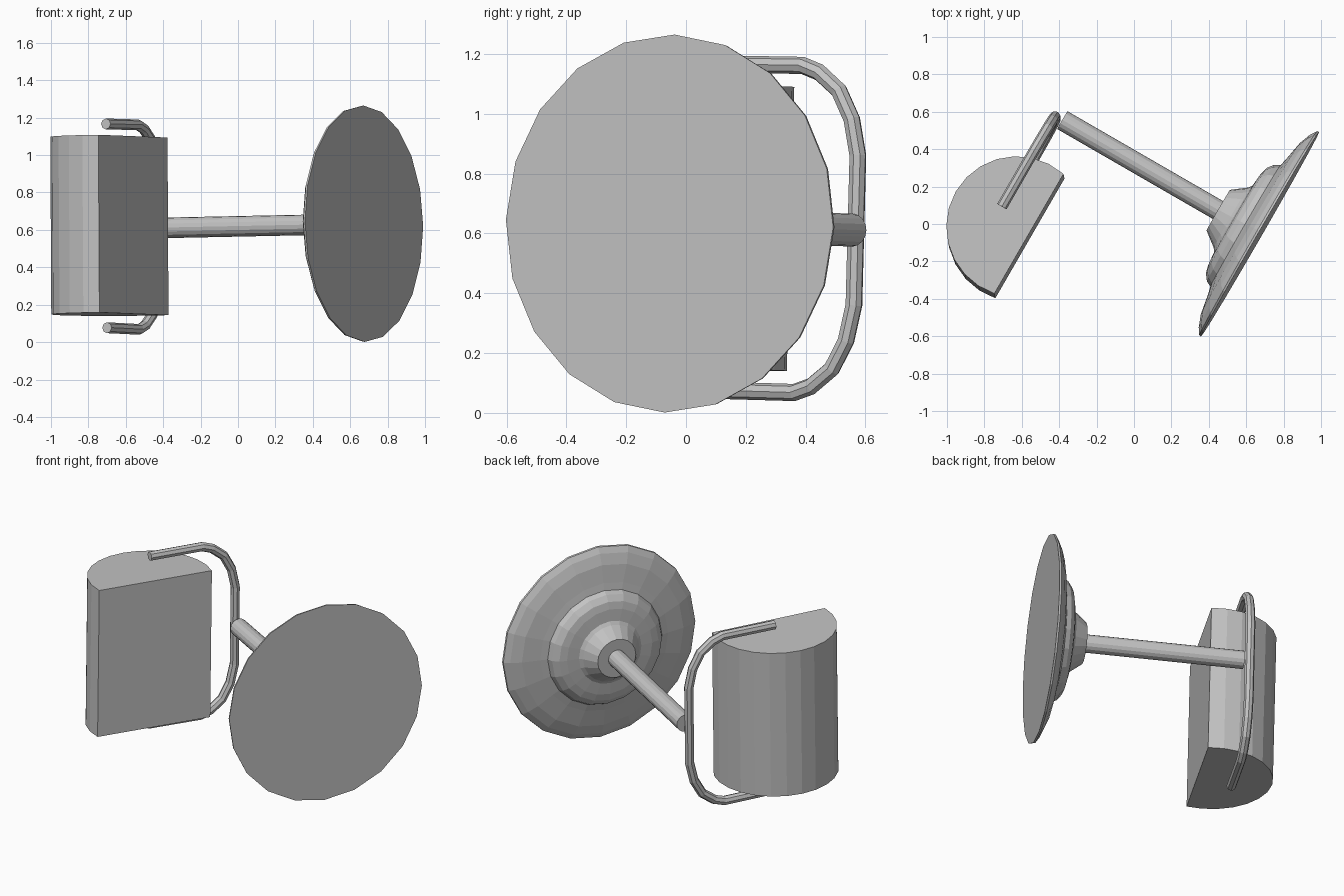
import bpy
import bmesh
import math
from mathutils import Matrix, Vector

cube = bpy.data.objects.get("Cube")
if cube:
    bpy.data.objects.remove(cube, do_unlink=True)

# One plain grey for the whole lamp
grey = bpy.data.materials.new("light_grey")
grey.use_nodes = True
colour = (0.55, 0.55, 0.55, 1)
grey.diffuse_color = colour
grey.node_tree.nodes["Principled BSDF"].inputs["Base Color"].default_value = colour

# Lamp frame: x along the arm towards the base plate, y sideways, z up (slightly tilted)
along = Vector((0.866, -0.5, 0.018)).normalized()
side = Vector((0.5, 0.866, -0.02))
up = along.cross(side).normalized()
side = up.cross(along)
frame = Matrix((along, side, up)).transposed().to_4x4()
frame.translation = (0.674, -0.055, 0.633)


def place(name, data):
    obj = bpy.data.objects.new(name, data)
    obj.data.materials.append(grey)
    obj.matrix_world = frame
    bpy.context.collection.objects.link(obj)
    return obj


def place_bmesh(name, bm):
    bmesh.ops.recalc_face_normals(bm, faces=bm.faces)
    mesh = bpy.data.meshes.new(name)
    bm.to_mesh(mesh)
    bm.free()
    return place(name, mesh)


def turned(name, profile, sides):
    """Solid of revolution about the arm axis from (position, radius) pairs."""
    bm = bmesh.new()
    rings = []
    for pos, radius in profile:
        angles = [math.tau * k / sides for k in range(sides)]
        rings.append([bm.verts.new((pos, radius * math.sin(t), radius * math.cos(t)))
                      for t in angles])
    for a, b in zip(rings, rings[1:]):
        for k in range(sides):
            n = (k + 1) % sides
            bm.faces.new((a[k], a[n], b[n], b[k]))
    bm.faces.new(rings[0])
    bm.faces.new(rings[-1])
    return place_bmesh(name, bm)


# Stepped round base plate and the arm behind it
turned("base_plate", [(0, 0.632), (-0.012, 0.63), (-0.035, 0.595), (-0.06, 0.53),
                      (-0.08, 0.42), (-0.09, 0.375), (-0.12, 0.36), (-0.147, 0.325),
                      (-0.158, 0.28), (-0.165, 0.205), (-0.18, 0.185),
                      (-0.235, 0.143), (-0.258, 0.125)], 20)
turned("arm", [(-0.24, 0.055), (-1.221, 0.055)], 16)

# Lamp head: a D-shaped prism, flat on the side facing the base
radius, centre_x, centre_y, half_height = 0.377, -1.138, -0.625, 0.475
half_arc = math.pi / 2 + math.asin(0.075 / radius)
steps = 14
bm = bmesh.new()
outline = []
for k in range(steps + 1):
    t = math.pi - half_arc + 2 * half_arc * k / steps
    outline.append(bm.verts.new((centre_x + radius * math.cos(t),
                                 centre_y + radius * math.sin(t), -half_height)))
floor = bm.faces.new(outline)
top = bmesh.ops.extrude_face_region(bm, geom=[floor])["geom"]
bmesh.ops.translate(bm, vec=(0, 0, 2 * half_height),
                    verts=[v for v in top if isinstance(v, bmesh.types.BMVert)])
place_bmesh("lamp_head", bm)

# Bent tube bracket, mirrored top to bottom
half = [(-0.573, 0.545), (-0.23, 0.547), (-0.165, 0.525),
        (-0.087, 0.465), (-0.035, 0.37), (-0.008, 0.25)]
path = half + [(y, -z) for y, z in reversed(half)]
curve = bpy.data.curves.new("bracket", "CURVE")
curve.dimensions = "3D"
curve.bevel_depth = 0.029
curve.bevel_resolution = 2
curve.use_fill_caps = True
spline = curve.splines.new("POLY")
spline.points.add(len(path) - 1)
for point, (y, z) in zip(spline.points, path):
    point.co = (-1.26, y, z, 1)
spline.use_smooth = False
place("bracket", curve)
